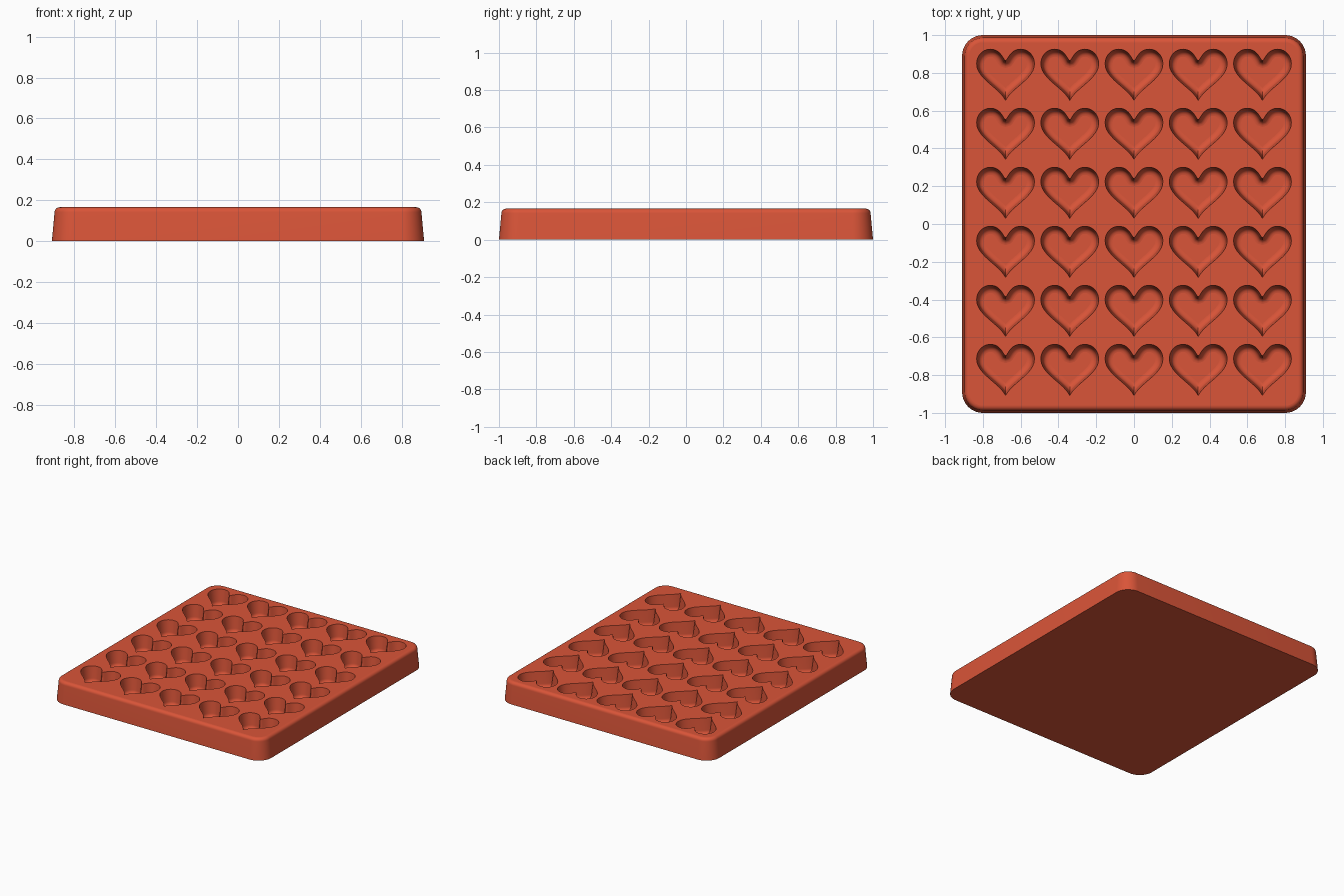
import bpy, bmesh, math
from mathutils import Vector
from mathutils.geometry import interpolate_bezier

cube = bpy.data.objects.get("Cube")
if cube:
    bpy.data.objects.remove(cube, do_unlink=True)

HALF_X, HALF_Y, HEIGHT, CORNER = 0.91, 1.0, 0.166, 0.11
COLS, ROWS, PITCH_X, PITCH_Y = 5, 6, 0.34, 0.3125
ROW_SHIFT = 0.008
FILLET = 0.025          # outer top edge
DEPTH, FLOOR_R = 0.12, 0.03   # pockets

red = bpy.data.materials.new("silicone_red")
red.use_nodes = True
colour = (0.70, 0.09, 0.04, 1)
red.diffuse_color = colour
bsdf = red.node_tree.nodes["Principled BSDF"]
bsdf.inputs["Base Color"].default_value = colour
bsdf.inputs["Roughness"].default_value = 0.6


def rounded_rect(inset, steps=12):
    """Counter-clockwise rounded rectangle, shrunk by inset."""
    r, pts = CORNER - inset, []
    corners = [(1, 1), (-1, 1), (-1, -1), (1, -1)]
    for quarter, (sx, sy) in enumerate(corners):
        for i in range(steps + 1):
            a = math.pi / 2 * (quarter + i / steps)
            pts.append((sx * (HALF_X - CORNER) + r * math.cos(a),
                        sy * (HALF_Y - CORNER) + r * math.sin(a)))
    return pts


def half_heart():
    """Right half of the heart, from the notch round to the tip."""
    spans = [((0, 0.076), (0.012, 0.076), (0.022, 0.136), (0.08, 0.136)),
             ((0.08, 0.136), (0.122, 0.136), (0.153, 0.102), (0.153, 0.058)),
             ((0.153, 0.058), (0.153, -0.02), (0.033, -0.068), (0, -0.135))]
    pts = [Vector((0, 0.076))]
    for span in spans:
        pts += interpolate_bezier(*[Vector(p) for p in span], 13)[1:]
    return pts


HALF = half_heart()


def heart(inset):
    """Closed heart outline offset inwards; the tip folds onto the centre line."""
    pts = []
    for i, p in enumerate(HALF):
        t = (HALF[min(i + 1, len(HALF) - 1)] - HALF[max(i - 1, 0)]).normalized()
        if i == 0:
            t = Vector((1, 0))
        pts.append(p + inset * Vector((t.y, -t.x)))
    pts[0].x = 0
    for i in range(len(pts) // 2, len(pts)):
        if pts[i].x <= 0:
            a, b = pts[i - 1], pts[i]
            tip = a.lerp(b, a.x / max(a.x - b.x, 1e-9))
            tip.x = 0
            pts[i:] = [tip.copy() for _ in pts[i:]]
            break
    left = [Vector((-p.x, p.y)) for p in reversed(pts[1:-1])]
    return pts + left


def add_ring(bm, outline, z, cx=0, cy=0):
    return [bm.verts.new((x + cx, y + cy, z)) for x, y in outline]


def bridge(bm, a, b):
    for i in range(len(a)):
        j = (i + 1) % len(a)
        bm.faces.new((a[i], a[j], b[j], b[i]))


def loop_edges(bm, ring):
    return [bm.edges.get((ring[i - 1], ring[i])) for i in range(len(ring))]


bm = bmesh.new()

# Outer body: drafted wall and rounded top edge
draft = 0.013
profile = [(0, 0)]
for i in range(7):
    a = math.pi / 2 * i / 6
    profile.append((draft + FILLET * (1 - math.cos(a)),
                    HEIGHT - FILLET * (1 - math.sin(a))))
body = [add_ring(bm, rounded_rect(inset), z) for inset, z in profile]
for lower, upper in zip(body, body[1:]):
    bridge(bm, lower, upper)
bm.faces.new(list(reversed(body[0])))
top_edges = loop_edges(bm, body[-1])

# Pockets: steep wall, rounded foot and flat floor
steps = [(0, 0)]
for i in range(7):
    a = math.pi / 2 * i / 6
    steps.append((0.01 + FLOOR_R * (1 - math.cos(a)),
                  DEPTH - FLOOR_R * (1 - math.sin(a))))
outlines = [(heart(inset), HEIGHT - d) for inset, d in steps]
for col in range(COLS):
    for row in range(ROWS):
        cx = (col - (COLS - 1) / 2) * PITCH_X
        cy = (row - (ROWS - 1) / 2) * PITCH_Y + ROW_SHIFT
        rings = [add_ring(bm, outline, z, cx, cy) for outline, z in outlines]
        for upper, lower in zip(rings, rings[1:]):
            bridge(bm, upper, lower)
        bm.faces.new(list(reversed(rings[-1])))
        top_edges += loop_edges(bm, rings[0])

# Top surface around the pockets
bmesh.ops.triangle_fill(bm, use_beauty=True, use_dissolve=False,
                        edges=top_edges, normal=(0, 0, 1))
bmesh.ops.remove_doubles(bm, verts=bm.verts, dist=1e-5)
bmesh.ops.recalc_face_normals(bm, faces=bm.faces)

mesh = bpy.data.meshes.new("heart_mould_tray")
bm.to_mesh(mesh)
bm.free()
mesh.materials.append(red)
tray = bpy.data.objects.new("heart_mould_tray", mesh)
bpy.context.collection.objects.link(tray)

# Smooth curved walls, flat horizontal surfaces
bpy.context.view_layer.objects.active = tray
tray.select_set(True)
bpy.ops.object.shade_smooth_by_angle(angle=math.radians(35))
for poly in mesh.polygons:
    if abs(poly.normal.z) > 0.999:
        poly.use_smooth = False
